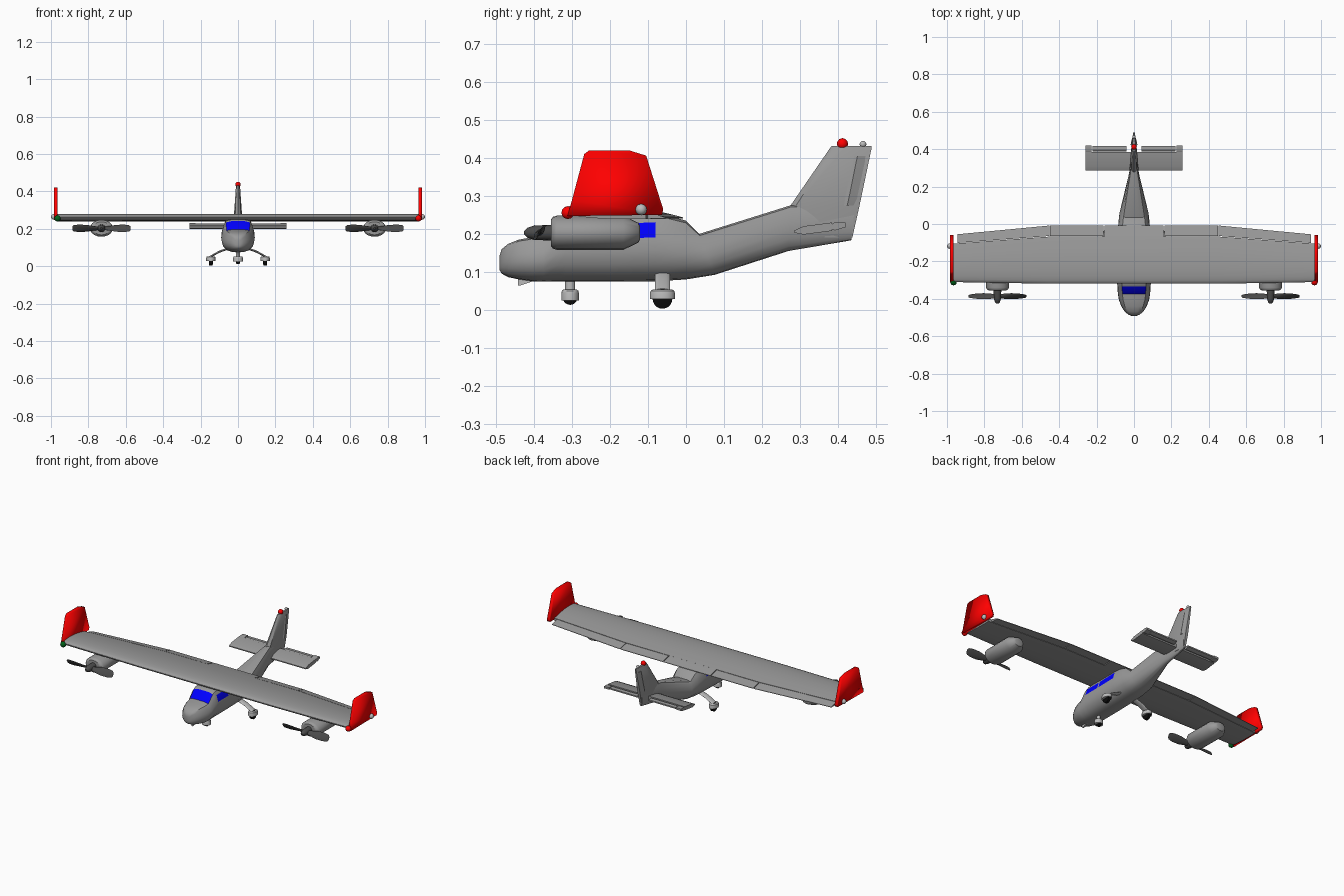
import bpy, bmesh, math
from mathutils import Vector

if "Cube" in bpy.data.objects:
    bpy.data.objects.remove(bpy.data.objects["Cube"])


def mat(name, rgb):
    m = bpy.data.materials.new(name)
    m.diffuse_color = (*rgb, 1)
    m.use_nodes = True
    m.node_tree.nodes["Principled BSDF"].inputs["Base Color"].default_value = m.diffuse_color
    return m


RED, BLUE = mat("red", (1, 0.0, 0.0)), mat("blue", (0.0, 0.0, 1))
DARK, BLACK = mat("dark_grey", (0.07, 0.07, 0.07)), mat("black", (0.004, 0.004, 0.004))
GREEN = mat("green", (0.0, 0.12, 0.01))
GREY, LIGHT = mat("grey", (0.32, 0.32, 0.32)), mat("light_grey", (0.5, 0.5, 0.5))


def loft(name, rings, material=GREY, pick=None, angle=35):
    """Skin equal-length rings of points, cap the ends; picked faces turn blue."""
    bm = bmesh.new()
    vs = [[bm.verts.new(p) for p in r] for r in rings]
    n = len(rings[0])
    for i in range(len(rings) - 1):
        for j in range(n):
            k = (j + 1) % n
            f = bm.faces.new((vs[i][j], vs[i][k], vs[i + 1][k], vs[i + 1][j]))
            if pick and pick(i, j):
                f.material_index = 1
    bm.faces.new(vs[0])
    bm.faces.new(vs[-1])
    bmesh.ops.recalc_face_normals(bm, faces=bm.faces)
    me = bpy.data.meshes.new(name)
    bm.to_mesh(me)
    bm.free()
    ob = bpy.data.objects.new(name, me)
    bpy.context.collection.objects.link(ob)
    me.materials.append(material)
    if pick:
        me.materials.append(BLUE)
    bpy.ops.object.select_all(action='DESELECT')
    ob.select_set(True)
    bpy.context.view_layer.objects.active = ob
    bpy.ops.object.shade_smooth_by_angle(angle=math.radians(angle))
    return ob


def ellipse(c, ru, rv, u, v, n=16):
    c, u, v = Vector(c), Vector(u), Vector(v)
    return [c + u * ru * math.cos(2 * math.pi * i / n) + v * rv * math.sin(2 * math.pi * i / n)
            for i in range(n)]


X, Y, Z = (1, 0, 0), (0, 1, 0), (0, 0, 1)


def ball(name, c, r, material=LIGHT):
    rings = [ellipse((c[0], c[1], c[2] - r * math.cos(a)), r * math.sin(a), r * math.sin(a), X, Y, 12)
             for a in [0.05 + i * (math.pi - 0.1) / 6 for i in range(7)]]
    return loft(name, rings, material)


# fuselage: stations are (y top, z top, y bottom, z bottom, half width)
half = [(0, 0), (.38, .02), (.7, .1), (.92, .26), (1, .45), (.96, .64), (.83, .86), (.72, .96), (.4, 1), (0, 1)]
section = half + [(-u, v) for u, v in half[-2:0:-1]]
stations = [(-.491, .143, -.491, .105, .014), (-.485, .16, -.485, .095, .03), (-.468, .174, -.468, .086, .05),
            (-.44, .185, -.44, .08, .068), (-.405, .191, -.405, .075, .081), (-.375, .196, -.375, .074, .086),
            (-.335, .241, -.335, .074, .089), (-.315, .25, -.315, .074, .09), (-.215, .25, -.215, .074, .09),
            (-.205, .25, -.205, .074, .09), (-.08, .256, -.08, .075, .088), (0, .235, 0, .08, .084),
            (.035, .2, .075, .092, .078), (.275, .275, .27, .155, .026), (.445, .275, .435, .183, .01)]
rings = [[(w * u, yb + (yt - yb) * v, zb + (zt - zb) * v) for u, v in section]
         for yt, zt, yb, zb, w in stations]
loft("fuselage", rings,
     pick=lambda i, j: (i == 5 and j in (7, 8, 9, 10)) or (i in (7, 9) and j in (5, 12)))


# wing: slices of one aerofoil shared by main panel, flaps and ailerons
def edges(x):
    a = abs(x)
    return -.327 + .017 * a, -.008 - max(0, a - .45) * .095


def foil(x, t0, t1, grow=1.0):
    le, te = edges(x)
    ts = [t0 + (t1 - t0) * k for k in (0, .02, .07, .16, .3, .5, .75, 1)]
    thick = lambda t: grow * (.019 * min(1, 2.95 * math.sqrt(max(t, 0)) - 2.2 * t) * (1 - t ** 3) + .0015)
    pt = lambda t, s: (x, le + (te - le) * t, .262 - .02 * t * t + s * thick(t))
    return [pt(t, 1) for t in ts] + [pt(t, -1) for t in reversed(ts)]


loft("wing", [foil(x, 0, .81) for x in (-.965, -.45, .45, .965)])
loft("wing_centre_trailing_edge", [foil(x, .8, 1) for x in (-.158, .158)])
for s, side in ((1, "right"), (-1, "left")):
    loft(side + "_flap", [foil(s * x, .82, 1) for x in (.163, .449)])
    loft(side + "_aileron", [foil(s * x, .82, 1) for x in (.453, .945)])

    # winglet, smooth all round
    outline = [(-.312, .247), (-.3, .29), (-.268, .41), (-.255, .42), (-.15, .42), (-.105, .406), (-.06, .265), (-.063, .25)]
    loft(side + "_winglet", [[(s * x, y, z) for y, z in outline] for x in (.964, .983)], RED, angle=180)
    ball(side + "_navigation_light", (s * .965, -.311, .256), .017, RED if s > 0 else GREEN)
    ball(side + "_tip_lamp", (s * .985, -.118, .264), .015)

    # engine nacelle, spinner and two-blade propeller
    cx, cz = s * .73, .203
    loft(side + "_nacelle", [ellipse((cx, y, cz), a, b, X, Z, 20) for y, a, b in
                             ((-.356, .046, .035), (-.35, .056, .042), (-.34, .062, .045),
                              (-.165, .062, .045), (-.125, .034, .026), (-.121, .024, .018))])
    loft(side + "_spinner", [ellipse((cx, y, cz), r, r, X, Z) for y, r in
                             ((-.426, .005), (-.418, .013), (-.4, .019), (-.34, .021))], DARK)
    for d in (1, -1):
        blade = []
        for r, chord, pitch, th in ((.01, .012, 60, .008), (.04, .018, 52, .006), (.075, .024, 42, .004),
                                    (.12, .024, 33, .003), (.148, .019, 28, .002), (.156, .010, 26, .001)):
            p = math.radians(pitch)
            blade.append(ellipse((cx + d * r, -.386, cz), chord, th, (0, math.sin(p), d * math.cos(p)),
                                 (0, math.cos(p), -d * math.sin(p)), 10))
        loft(f"{side}_propeller_blade_{'a' if d > 0 else 'b'}", blade, DARK)

    # tailplane with inset elevator
    def tail(x, y0, y1, t0, t1):
        z = lambda y: .206 + (y - .285) * .13
        ym = y0 + (y1 - y0) * .25
        tm = max(t0, t1)
        return [(s * x, y0, z(y0) - t0 * .6), (s * x, y0, z(y0) + t0 * .6), (s * x, ym, z(ym) + tm),
                (s * x, y1, z(y1) + t1), (s * x, y1, z(y1) - t1), (s * x, ym, z(ym) - tm)]

    loft(side + "_tailplane", [tail(x, .285, .384, .005, .011) for x in (0, .26)])
    loft(side + "_tailplane_tip", [tail(x, .383, .42, .011, .006) for x in (.226, .26)])
    loft(side + "_elevator", [tail(x, .388, .418, .009, .004) for x in (.04, .222)])


# fin and rudder
def blade_ring(z, y0, y1, w):
    c = y1 - y0
    return [(0, y0, z), (w * .7, y0 + .08 * c, z), (w, y0 + .35 * c, z), (w * .4, y1, z),
            (-w * .4, y1, z), (-w, y0 + .35 * c, z), (-w * .7, y0 + .08 * c, z)]


loft("fin", [blade_ring(z, a, b, w) for z, a, b, w in
             ((.19, .33, .438, .014), (.27, .272, .456, .022), (.427, .38, .489, .011), (.431, .384, .489, .008))])
loft("rudder", [blade_ring(z, a, b, w) for z, a, b, w in
                ((.275, .412, .448, .018), (.3, .415, .458, .017), (.405, .437, .478, .012))])
ball("beacon", (0, .412, .437), .015, RED)
ball("tail_lamp", (0, .466, .436), .009)


# landing gear: fairing, wheel and strut
def wheel_unit(name, x, y, zc, r, length, width):
    loft(name + "_wheel", [ellipse((x + o, y, zc), r * k, r * k, Y, Z, 20) for o, k in
                           ((-.011, .7), (-.008, 1), (.008, 1), (.011, .7))], BLACK)
    loft(name + "_fairing", [ellipse((x, y, z), width * k, length * k, X, Y, 16) for z, k in
                             ((.028 if r > .02 else .025, 1), (.044, 1), (.05, .94), (.053, .8))], LIGHT)


wheel_unit("nose_gear", 0, -.305, .032, .019, .023, .026)
loft("nose_strut", [ellipse((0, -.305, z), .011, .013, X, Y, 12) for z in (.045, .085)], LIGHT)
for s, side in ((1, "right"), (-1, "left")):
    wheel_unit(side + "_main_gear", s * .145, -.062, .029, .026, .033, .025)
    loft(side + "_main_leg", [ellipse((s * x, -.062, z), .02, .006, Y, Z, 12) for x, z in
                              ((.05, .096), (.1, .078), (.15, .05))], LIGHT)

# small blade antenna under the nose
loft("belly_antenna", [[(x, -.415, .08), (x, -.442, .084), (x, -.443, .064), (x, -.436, .064), (x, -.39, .08)]
                       for x in (-.004, .004)], LIGHT)
